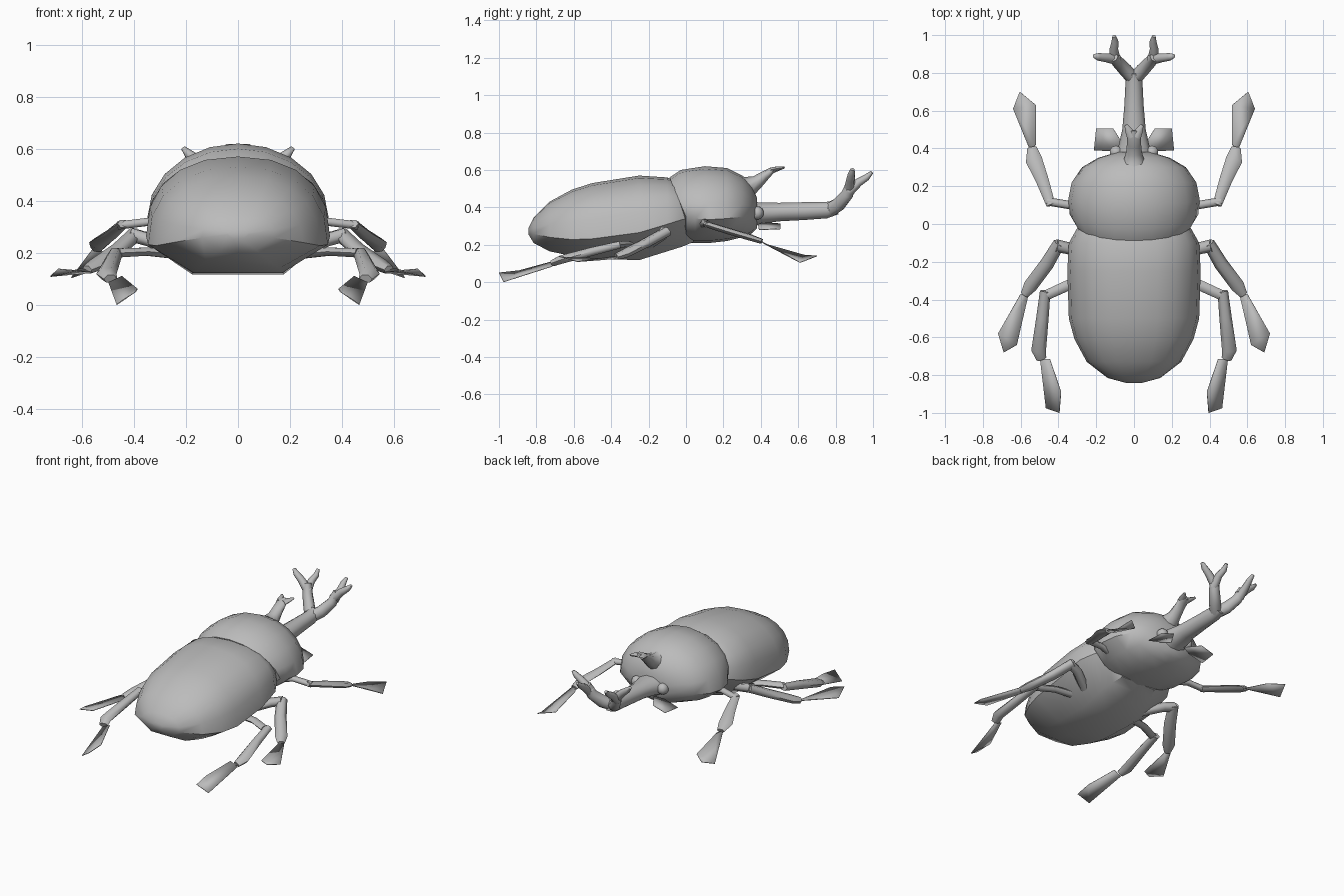
import bpy, bmesh, math
from mathutils import Vector

grey = bpy.data.materials.new("beetle grey")
grey.diffuse_color = (0.5, 0.5, 0.5, 1)


def finish(name, bm, mirror=False, angle=40, thickness=0):
    bmesh.ops.recalc_face_normals(bm, faces=bm.faces)
    me = bpy.data.meshes.new(name)
    bm.to_mesh(me)
    bm.free()
    ob = bpy.data.objects.new(name, me)
    bpy.context.collection.objects.link(ob)
    me.materials.append(grey)
    bpy.ops.object.select_all(action='DESELECT')
    bpy.context.view_layer.objects.active = ob
    ob.select_set(True)
    if angle:
        bpy.ops.object.shade_smooth_by_angle(angle=math.radians(angle))
    if thickness:
        m = ob.modifiers.new("thickness", 'SOLIDIFY')
        m.thickness, m.offset = thickness, 0
    if mirror:
        ob.modifiers.new("mirror", 'MIRROR').use_clip = False
    return ob


def skin(bm, rings):
    """Join equal rings of points with quads and cap both ends."""
    rows = [[bm.verts.new(p) for p in r] for r in rings]
    n = len(rows[0])
    for a, b in zip(rows, rows[1:]):
        for i in range(n):
            j = (i + 1) % n
            bm.faces.new((a[i], a[j], b[j], b[i]))
    bm.faces.new(rows[0])
    bm.faces.new(rows[-1])


def shell(name, sections, belly, power, angle):
    """Section: y, half width, rim height, top, bottom, backward lean."""
    rings = []
    for y, w, rim, top, bot, lean in sections:
        ring = []
        for i in range(11):
            a = math.pi * i / 10
            c, s = math.cos(a), max(math.sin(a), 0)
            z = (top - rim) * s ** power
            ring.append((math.copysign(abs(c) ** power, c) * w, y - lean * z, rim + z))
        for x, d in belly:
            ring.append((x * w, y, rim + (bot - rim) * d))
        rings.append(ring)
    bm = bmesh.new()
    skin(bm, rings)
    return finish(name, bm, angle=angle)


def tube(name, path, sides=8, mirror=False):
    """Path point: x, y, z, sideways radius, upright radius."""
    pts = [Vector(p[:3]) for p in path]
    rings = []
    for i, p in enumerate(pts):
        d = (pts[min(i + 1, len(pts) - 1)] - pts[max(i - 1, 0)]).normalized()
        side = d.cross(Vector((0, 0, 1))).normalized()
        up = side.cross(d)
        rx, rz = path[i][3:]
        rings.append([p + side * rx * math.cos(t) + up * rz * math.sin(t)
                      for t in (2 * math.pi * k / sides for k in range(sides))])
    bm = bmesh.new()
    skin(bm, rings)
    return finish(name, bm, mirror, angle=75)


def plate(name, points):
    bm = bmesh.new()
    bm.faces.new([bm.verts.new(p) for p in points])
    bmesh.ops.triangulate(bm, faces=bm.faces)
    return finish(name, bm, mirror=True, angle=30, thickness=0.004)


# Wing case with a sharp rim and a flattened belly
shell("abdomen", [
    (-0.842, 0.04, 0.27, 0.29, 0.255, 0),
    (-0.815, 0.14, 0.258, 0.345, 0.21, 0),
    (-0.73, 0.25, 0.24, 0.43, 0.165, 0),
    (-0.61, 0.315, 0.228, 0.495, 0.14, 0),
    (-0.50, 0.345, 0.232, 0.53, 0.125, 0),
    (-0.25, 0.353, 0.265, 0.57, 0.118, 0),
    (-0.10, 0.345, 0.31, 0.56, 0.165, 0),
    (-0.02, 0.30, 0.335, 0.53, 0.19, 0),
    (0.04, 0.25, 0.345, 0.48, 0.215, 0),
], [(-0.5, 1), (0, 1), (0.5, 1)], 0.87, 40)

# Domed shield behind the head, leaning back over the wing case
shell("thorax", [
    (0.00, 0.31, 0.35, 0.56, 0.21, 0.42),
    (0.05, 0.34, 0.34, 0.60, 0.21, 0.3),
    (0.13, 0.348, 0.335, 0.62, 0.21, 0.1),
    (0.22, 0.33, 0.34, 0.61, 0.22, 0),
    (0.30, 0.275, 0.35, 0.57, 0.24, 0),
    (0.35, 0.19, 0.36, 0.515, 0.26, 0),
    (0.38, 0.09, 0.37, 0.45, 0.29, 0),
], [(-0.75, 0.55), (-0.4, 0.9), (0, 1), (0.4, 0.9), (0.75, 0.55)], 1.0, 50)

# Short horn on the thorax with its forked tip
tube("thorax_horn", [
    (0, 0.26, 0.50, 0.11, 0.08), (0, 0.33, 0.505, 0.058, 0.06),
    (0, 0.38, 0.535, 0.042, 0.037), (0, 0.42, 0.568, 0.038, 0.027),
    (0, 0.46, 0.598, 0.036, 0.017), (0, 0.495, 0.608, 0.035, 0.012)])
tube("thorax_horn_tip", [
    (0.012, 0.46, 0.60, 0.025, 0.016), (0.028, 0.495, 0.608, 0.02, 0.012),
    (0.043, 0.525, 0.613, 0.008, 0.006)], 6, True)

# Head running into the long horn
tube("head_and_horn", [
    (0, 0.27, 0.35, 0.13, 0.09), (0, 0.40, 0.37, 0.085, 0.06),
    (0, 0.50, 0.375, 0.062, 0.052), (0, 0.63, 0.38, 0.051, 0.05),
    (0, 0.75, 0.385, 0.045, 0.046), (0, 0.805, 0.40, 0.042, 0.04)], 10)
tube("horn_branch", [
    (0.0, 0.765, 0.385, 0.036, 0.04), (0.045, 0.815, 0.415, 0.036, 0.04),
    (0.09, 0.862, 0.47, 0.032, 0.034), (0.11, 0.885, 0.535, 0.026, 0.026)], 8, True)
tube("horn_outer_prong", [
    (0.09, 0.872, 0.49, 0.03, 0.03), (0.15, 0.88, 0.55, 0.023, 0.023),
    (0.19, 0.885, 0.58, 0.02, 0.018), (0.211, 0.89, 0.603, 0.011, 0.009)], 8, True)
tube("horn_inner_prong", [
    (0.10, 0.868, 0.485, 0.03, 0.03), (0.107, 0.925, 0.535, 0.023, 0.022),
    (0.10, 0.965, 0.56, 0.019, 0.018), (0.105, 0.994, 0.588, 0.01, 0.009)], 8, True)

# Eyes
bm = bmesh.new()
bmesh.ops.create_uvsphere(bm, u_segments=10, v_segments=7, radius=0.036)
bmesh.ops.translate(bm, verts=bm.verts, vec=(0.095, 0.38, 0.37))
finish("eyes", bm, mirror=True, angle=60)

# Flat feelers beside the mouth
plate("feelers", [(0.05, 0.41, 0.32), (0.11, 0.505, 0.312), (0.20, 0.505, 0.285),
                  (0.212, 0.39, 0.28), (0.11, 0.385, 0.308)])

# Legs: hip, shin and flat foot for each of the three pairs
legs = {
    "front": (
        [(0.22, 0.09, 0.29, 0.025, 0.02), (0.34, 0.10, 0.32, 0.022, 0.018),
         (0.46, 0.12, 0.305, 0.022, 0.018)],
        [(0.44, 0.10, 0.312, 0.024, 0.017), (0.485, 0.23, 0.272, 0.034, 0.018),
         (0.53, 0.34, 0.24, 0.044, 0.018), (0.54, 0.405, 0.218, 0.025, 0.015)],
        [(0.55, 0.39, 0.225), (0.52, 0.42, 0.205), (0.52, 0.63, 0.145),
         (0.605, 0.70, 0.14), (0.64, 0.61, 0.105)]),
    "middle": (
        [(0.22, -0.20, 0.20, 0.03, 0.025), (0.34, -0.13, 0.25, 0.032, 0.028),
         (0.41, -0.115, 0.27, 0.034, 0.03)],
        [(0.395, -0.10, 0.272, 0.032, 0.028), (0.46, -0.21, 0.212, 0.037, 0.026),
         (0.55, -0.33, 0.152, 0.037, 0.024), (0.58, -0.375, 0.135, 0.022, 0.018)],
        [(0.56, -0.38, 0.125), (0.60, -0.37, 0.14), (0.72, -0.58, 0.11),
         (0.69, -0.68, 0.138), (0.62, -0.64, 0.132)]),
    "rear": (
        [(0.20, -0.28, 0.19, 0.03, 0.02), (0.35, -0.325, 0.205, 0.028, 0.018),
         (0.46, -0.375, 0.20, 0.027, 0.02)],
        [(0.47, -0.355, 0.20, 0.028, 0.022), (0.485, -0.50, 0.165, 0.033, 0.026),
         (0.505, -0.67, 0.12, 0.039, 0.026), (0.49, -0.715, 0.10, 0.027, 0.018)],
        [(0.445, -0.715, 0.11), (0.497, -0.715, 0.085), (0.466, -0.975, 0.002),
         (0.395, -1.0, 0.05), (0.386, -0.89, 0.062)]),
}
for pair, (hip, shin, foot) in legs.items():
    tube(pair + "_leg_hips", hip, 6, True)
    tube(pair + "_leg_shins", shin, 6, True)
    plate(pair + "_leg_feet", foot)
